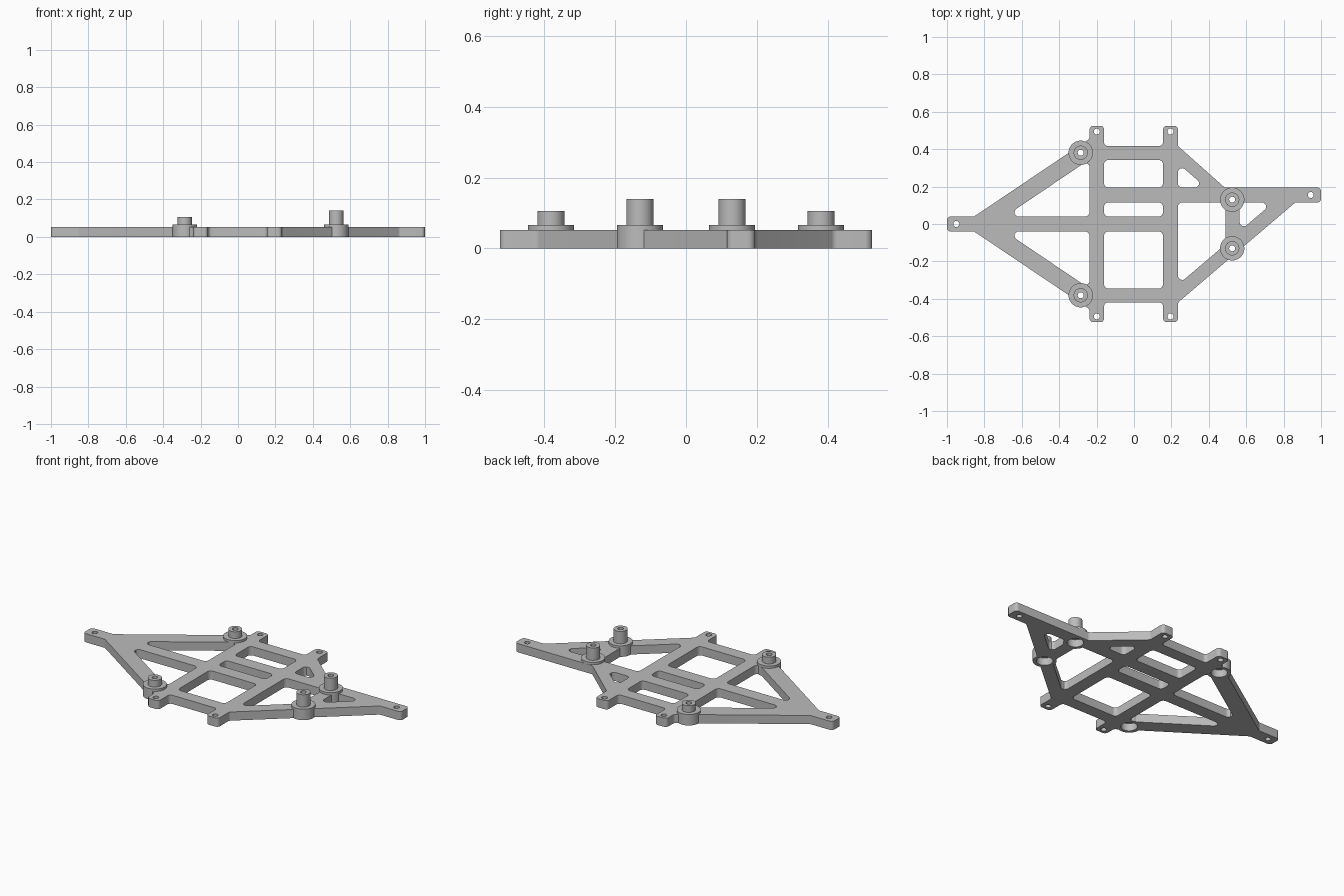
import bpy, bmesh, math
from mathutils import Vector

cube = bpy.data.objects.get("Cube")
if cube:
    bpy.data.objects.remove(cube)

THICK = 0.052
grey = bpy.data.materials.new("plain grey")
grey.use_nodes = True
grey.diffuse_color = (0.5, 0.5, 0.5, 1)
grey.node_tree.nodes["Principled BSDF"].inputs["Base Color"].default_value = (0.5, 0.5, 0.5, 1)


def rounded(points, radius, steps=6):
    """Polygon with every corner replaced by a tangent arc."""
    out, n = [], len(points)
    for i, p in enumerate(points):
        p = Vector(p)
        a = Vector(points[i - 1]) - p
        b = Vector(points[(i + 1) % n]) - p
        half = a.angle(b) / 2
        r = min(radius, 0.45 * min(a.length, b.length) * math.tan(half))
        a.normalize()
        b.normalize()
        reach = r / math.tan(half)
        centre = p + (a + b).normalized() * r / math.sin(half)
        start, end = p + a * reach - centre, p + b * reach - centre
        for k in range(steps + 1):
            v = start.lerp(end, k / steps).normalized() * r
            out.append(centre + v)
    return out


def circle(x, y, r, n=24):
    return [(x + r * math.cos(math.tau * k / n), y + r * math.sin(math.tau * k / n))
            for k in range(n)]


def rect(x0, x1, y0, y1):
    return [(x0, y0), (x1, y0), (x1, y1), (x0, y1)]


def select_only(ob):
    bpy.ops.object.select_all(action="DESELECT")
    ob.select_set(True)
    bpy.context.view_layer.objects.active = ob


def extruded(name, loops):
    """Flat outline with holes, extruded from the ground to the plate top."""
    curve = bpy.data.curves.new(name, "CURVE")
    curve.dimensions = "2D"
    curve.fill_mode = "BOTH"
    curve.extrude = THICK / 2
    for loop in loops:
        s = curve.splines.new("POLY")
        s.points.add(len(loop) - 1)
        for pt, co in zip(s.points, loop):
            pt.co = (co[0], co[1], 0, 1)
        s.use_cyclic_u = True
    ob = bpy.data.objects.new(name, curve)
    bpy.context.collection.objects.link(ob)
    select_only(ob)
    bpy.ops.object.convert(target="MESH")
    ob = bpy.context.object
    bm = bmesh.new()
    bm.from_mesh(ob.data)
    bmesh.ops.translate(bm, verts=bm.verts, vec=(0, 0, THICK / 2))
    bmesh.ops.remove_doubles(bm, verts=bm.verts, dist=1e-5)
    bmesh.ops.recalc_face_normals(bm, faces=bm.faces)
    bm.to_mesh(ob.data)
    bm.free()
    return ob


def lathe(name, profile, x, y, steps=48):
    """Closed (radius, height) profile turned about a vertical axis."""
    bm = bmesh.new()
    rings = [[bm.verts.new((r * math.cos(math.tau * k / steps),
                            r * math.sin(math.tau * k / steps), z))
              for k in range(steps)] for r, z in profile]
    for i, ring in enumerate(rings):
        prev = rings[i - 1]
        for k in range(steps):
            j = (k + 1) % steps
            bm.faces.new((prev[k], prev[j], ring[j], ring[k]))
    bmesh.ops.recalc_face_normals(bm, faces=bm.faces)
    mesh = bpy.data.meshes.new(name)
    bm.to_mesh(mesh)
    bm.free()
    ob = bpy.data.objects.new(name, mesh)
    ob.location = (x, y, 0)
    bpy.context.collection.objects.link(ob)
    return ob


def finish(ob):
    ob.data.materials.clear()
    ob.data.materials.append(grey)
    select_only(ob)
    bpy.ops.object.shade_smooth_by_angle(angle=math.radians(30))


# Outer edge of the frame, counterclockwise from the left tab
L0, L1, R0, R1 = -0.238, -0.16, 0.155, 0.235
TIP = 0.525
outline = [(-1, -0.04), (-0.855, -0.04), (L0, -0.455), (L0, -TIP), (L1, -TIP),
           (L1, -0.42), (R0, -0.42), (R0, -TIP), (R1, -TIP), (R1, -0.42),
           (0.862, 0.115), (1, 0.115), (1, 0.195), (0.485, 0.195),
           (R1, 0.417), (R1, TIP), (R0, TIP), (R0, 0.417), (L1, 0.417),
           (L1, TIP), (L0, TIP), (L0, 0.455), (-0.855, 0.04), (-1, 0.04)]
loops = [rounded(outline, 0.02)]

# Windows between the bars
windows = [
    [(-0.69, 0.04), (L0, 0.04), (L0, 0.345)],
    [(-0.69, -0.04), (L0, -0.04), (L0, -0.345)],
    rect(L1, R0, 0.195, 0.342),
    rect(L1, R0, 0.04, 0.115),
    rect(L1, R0, -0.345, -0.04),
    [(R1, 0.195), (R1, 0.325), (0.385, 0.195)],
    [(R1, 0.115), (R1, -0.325), (0.49, -0.108), (0.49, 0.115)],
    [(0.565, 0.115), (0.565, -0.038), (0.745, 0.115)],
]
loops += [rounded(w, 0.022) for w in windows]

# Screw holes in the tabs
holes = [(-0.95, 0), (0.945, 0.155)]
holes += [(x, s * 0.494) for x in (-0.199, 0.195) for s in (-1, 1)]
loops += [circle(x, y, 0.016) for x, y in holes]
frame = extruded("frame_plate", loops)

# Standoffs, each with a screw hole and a recess underneath
for side, s in (("left", 1), ("right", -1)):
    for label, x, y, top in (("tall", 0.525, 0.13, 0.14), ("short", -0.285, 0.381, 0.106)):
        seat = extruded("seat_cutter", [circle(0, 0, 0.0645, 48)])
        seat.location = (x, s * y, -0.01)
        seat.scale.z = 1.5
        cut = frame.modifiers.new("seat", "BOOLEAN")
        cut.operation = "DIFFERENCE"
        cut.solver = "EXACT"
        cut.object = seat
        select_only(frame)
        bpy.ops.object.modifier_apply(modifier=cut.name)
        bpy.data.objects.remove(seat)
        profile = [(0.045, 0), (0.065, 0), (0.065, 0.066), (0.038, 0.066),
                   (0.038, top), (0.016, top), (0.016, 0.045), (0.045, 0.045)]
        finish(lathe(f"{label}_standoff_{side}", profile, x, s * y))

finish(frame)
